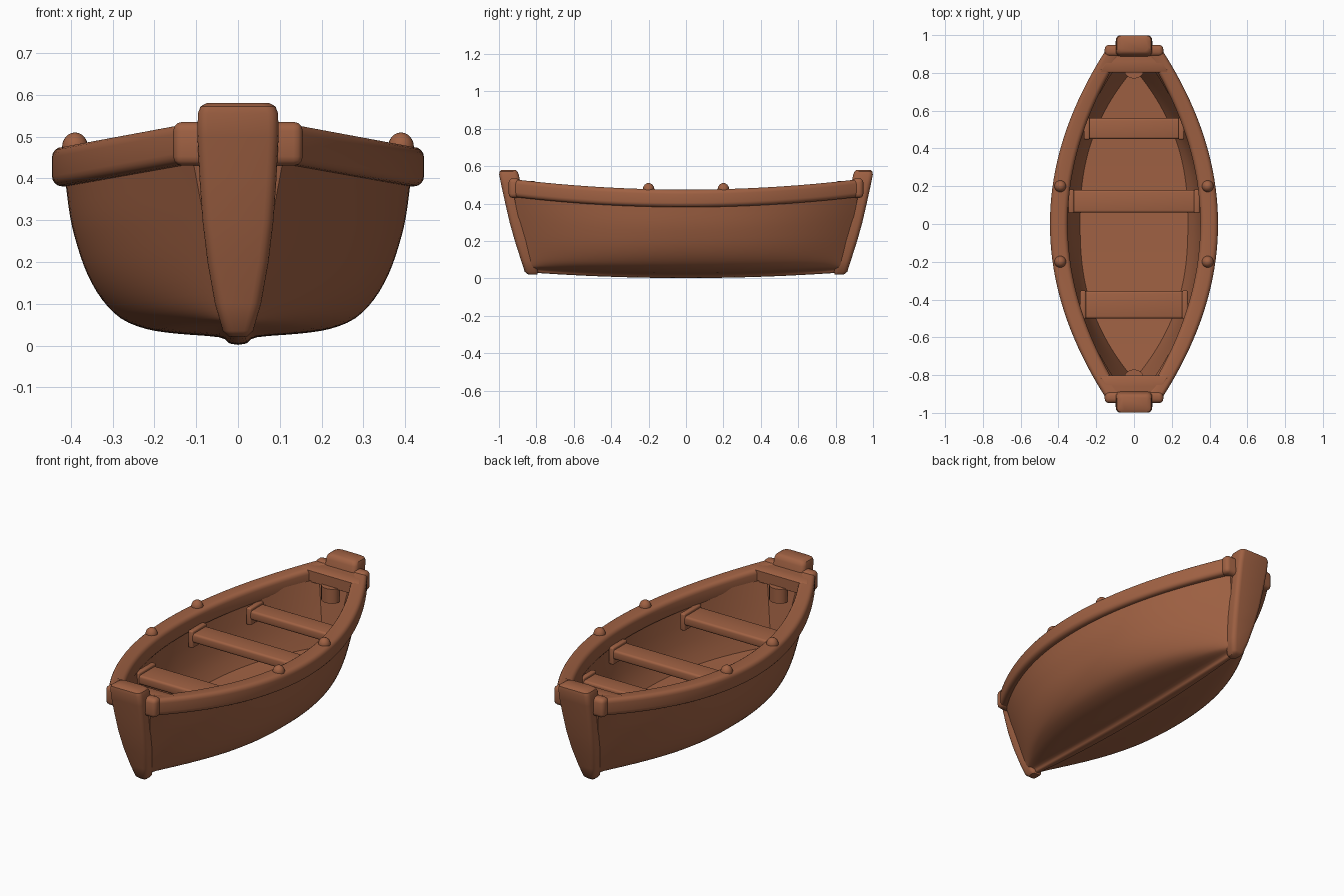
import bpy, bmesh, math
from mathutils import Vector

if "Cube" in bpy.data.objects:
    bpy.data.objects.remove(bpy.data.objects["Cube"])

wood = bpy.data.materials.new("brown wood")
wood.diffuse_color = (0.35, 0.12, 0.056, 1)
wood.use_nodes = True
wood.node_tree.nodes["Principled BSDF"].inputs["Base Color"].default_value = wood.diffuse_color


def finish(name, bm, angle=40, flip=False):
    bmesh.ops.recalc_face_normals(bm, faces=bm.faces)
    if flip:
        bmesh.ops.reverse_faces(bm, faces=bm.faces)
    me = bpy.data.meshes.new(name)
    bm.to_mesh(me)
    bm.free()
    me.materials.append(wood)
    ob = bpy.data.objects.new(name, me)
    bpy.context.collection.objects.link(ob)
    bpy.ops.object.select_all(action='DESELECT')
    ob.select_set(True)
    bpy.context.view_layer.objects.active = ob
    bpy.ops.object.shade_smooth_by_angle(angle=math.radians(angle))
    return ob


def loft(name, rings, closed=True, flip=False, angle=40):
    bm = bmesh.new()
    vs = [[bm.verts.new(p) for p in r] for r in rings]
    n = len(rings[0])
    for a, b in zip(vs, vs[1:]):
        for i in range(n if closed else n - 1):
            j = (i + 1) % n
            bm.faces.new((a[i], a[j], b[j], b[i]))
    bm.faces.new(vs[0])
    bm.faces.new(vs[-1])
    return finish(name, bm, angle, flip)


def rounded(cx, cy, hx, hy, r, k=4):
    pts = []
    for q, (sx, sy) in enumerate([(1, 1), (-1, 1), (-1, -1), (1, -1)]):
        for i in range(k + 1):
            a = math.pi / 2 * (q + i / k)
            pts.append((cx + sx * (hx - r) + r * math.cos(a),
                        cy + sy * (hy - r) + r * math.sin(a)))
    return pts


def box(name, c, size, r=0.012):
    bm = bmesh.new()
    bmesh.ops.create_cube(bm, size=1)
    for v in bm.verts:
        v.co = [c[i] + v.co[i] * size[i] for i in range(3)]
    bmesh.ops.bevel(bm, geom=bm.edges[:], offset=r, segments=3, profile=0.5, affect='EDGES')
    return finish(name, bm)


def smooth_profile(pts, k=3):
    # Catmull-Rom refinement of an open profile
    p = [Vector(q) for q in pts]
    p = [2 * p[0] - p[1]] + p + [2 * p[-1] - p[-2]]
    out = []
    for a, b, c, d in zip(p, p[1:], p[2:], p[3:]):
        for i in range(k):
            t = i / k
            out.append(tuple(.5 * (2 * b + (c - a) * t + (2 * a - 5 * b + 4 * c - d) * t * t
                                   + (3 * b - a - 3 * c + d) * t ** 3)))
    return out + [tuple(pts[-1])]


def hull_surface(name, prof, end_x, end_y, rise, low_pow, flip=False):
    # half section blended towards a narrow section at both ends, fuller near the bottom
    rings = []
    for i in range(57):
        s = -1 + i / 28
        half = []
        for x, z in prof:
            h = min(1, max(0, z / .42))
            q = abs(s) ** (low_pow + (2 - low_pow) * h)
            xe = end_x(z) * (1 - math.exp(-x / .06))
            half.append((x * (1 - q) + xe * q, s * end_y(z), z + s * s * rise(z)))
        rings.append([(-x, y, z) for x, y, z in reversed(half[1:])] + half)
    return loft(name, rings, closed=False, flip=flip)


# Outer hull with keel ridge
outer = [(0, .002), (.022, .006), (.045, .02), (.15, .029), (.22, .04), (.28, .065), (.325, .11),
         (.36, .17), (.385, .24), (.402, .31), (.415, .41)]
hull_surface("hull", smooth_profile(outer), lambda z: .03 + .2 * z, lambda z: .835 + .22 * z,
             lambda z: .03 + .06 * z, 2.4)

# Inner walls and floor
inner = [(0, .10), (.15, .10), (.285, .10), (.315, .15), (.34, .22), (.36, .31), (.375, .42)]
hull_surface("inner_hull", inner, lambda z: .03 + .19 * (z - .1), lambda z: .77 + .17 * z,
             lambda z: .02 + .06 * z, 2.6, flip=True)


# Gunwale rails
def rail_width(y):
    return .445 - .349 * y * y


for side, label in ((1, "right"), (-1, "left")):
    rings = []
    for i in range(41):
        y = -.935 + 1.87 * i / 40
        hw = .047
        sec = rounded(rail_width(y) - hw, .428 + .056 * (y / .93) ** 2, hw, .047, .024)
        rings.append([(side * x, y, z) for x, z in sec])
    loft("rail_" + label, rings)
    # Oar pegs
    for y in (-.2, .2):
        bm = bmesh.new()
        bmesh.ops.create_uvsphere(bm, u_segments=20, v_segments=12, radius=1)
        for v in bm.verts:
            v.co = (side * .39 + v.co.x * .031, y + v.co.y * .031, .475 + v.co.z * .035)
        finish("oar_peg", bm)

for e, label in ((-1, "bow"), (1, "stern")):
    # End posts: height, half width, outer face y
    rings = []
    for z, hx, yo, d in [(.022, .022, .845, .05), (.035, .036, .862, .07), (.1, .055, .883, .08),
                         (.2, .073, .915, .085), (.3, .085, .943, .09), (.4, .092, .966, .095),
                         (.5, .097, .988, .105), (.555, .096, .999, .105), (.572, .09, .997, .096),
                         (.581, .074, .984, .07)]:
        rings.append([(x, e * y, z) for x, y in rounded(0, yo - d / 2, hx, d / 2, min(.024, hx * .6, d * .45))])
    loft(label + "_post", rings)
    # Cross block behind the post and small deck over the rails
    box(label + "_cross_block", (0, e * .918, .483), (.31, .06, .105), .022)
    rings = []
    for y, dz in ((.803, .006), (.812, 0), (.86, 0), (.93, 0)):
        hx = rail_width(y) - .035
        zc = .484 + .04 * (y - .8)
        rings.append([(x, e * y, z) for x, z in rounded(0, zc, hx, .036 - dz, .01)])
    loft(label + "_deck", rings)
    # Short knob under the deck
    rings = [[(.05 * math.cos(a * math.pi / 8), e * (.81 + .04 * math.sin(a * math.pi / 8)), z)
              for a in range(16)] for z in (.38, .46)]
    loft(label + "_knob", rings)

# Seats with end brackets
for name, y0, y1, hx in (("front_seat", -.50, -.355, .282), ("middle_seat", .06, .18, .345),
                         ("rear_seat", .45, .56, .262)):
    yc, dy = (y0 + y1) / 2, y1 - y0
    box(name, (0, yc, .368), (2 * hx, dy, .05), .012)
    for side in (-1, 1):
        box(name + "_bracket", (side * (hx - .012), yc, .36), (.03, dy + .006, .095), .008)
